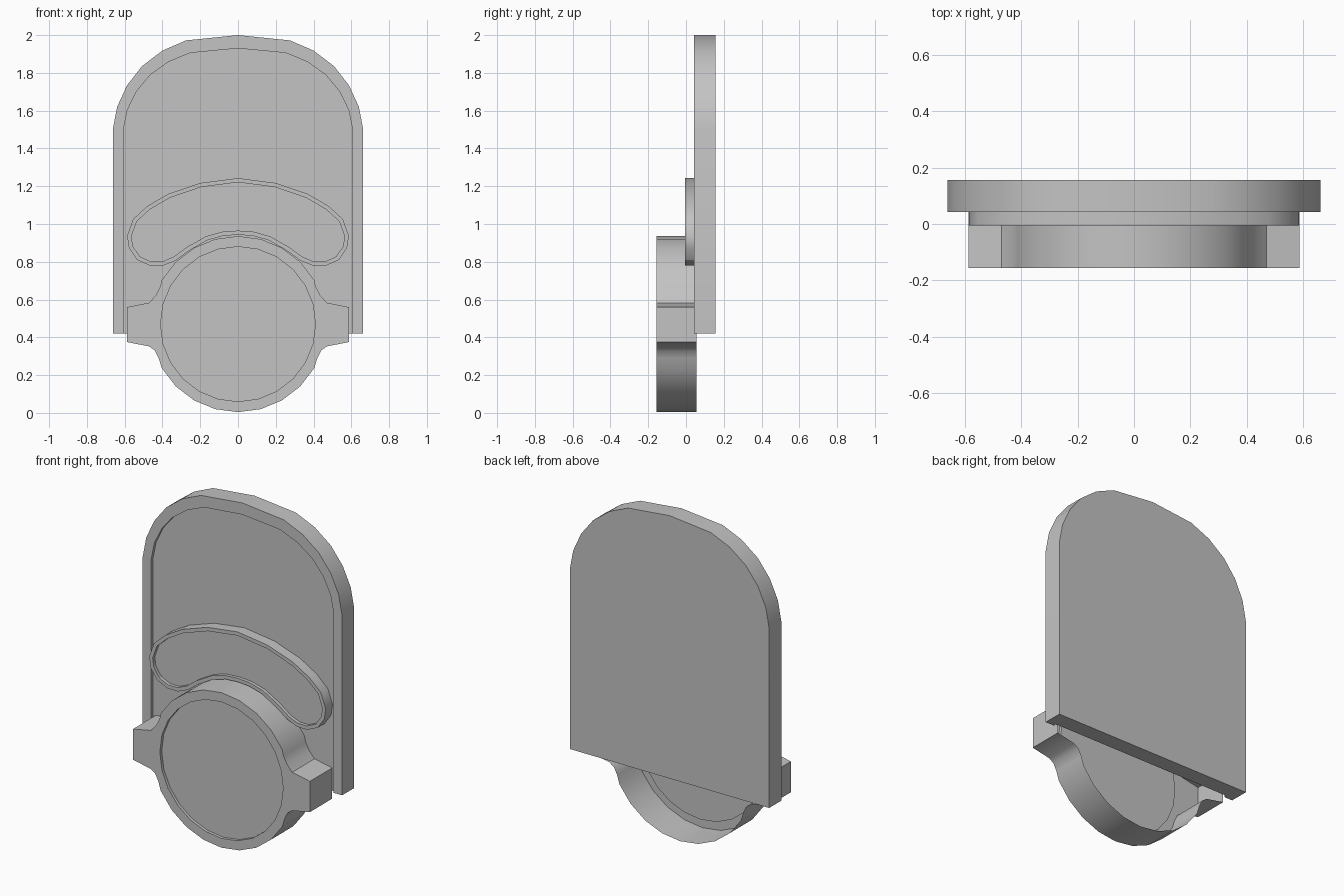
import bpy
import bmesh
from math import sin, cos, radians
from mathutils import Vector

cube = bpy.data.objects.get("Cube")
if cube:
    bpy.data.objects.remove(cube, do_unlink=True)

grey = bpy.data.materials.new("plain_grey")
grey.use_nodes = True
grey.diffuse_color = (0.55, 0.55, 0.55, 1)
grey.node_tree.nodes["Principled BSDF"].inputs["Base Color"].default_value = (0.55, 0.55, 0.55, 1)


def mirrored(half):
    """Close a right-hand half outline whose two end points lie on x = 0."""
    return half + [(-x, z) for x, z in half[-2:0:-1]]


def inset(loop, distance):
    """Move a counter-clockwise outline inwards by an even distance."""
    points = [Vector(p) for p in loop]
    result = []
    for i, p in enumerate(points):
        before = (p - points[i - 1]).normalized()
        after = (points[(i + 1) % len(points)] - p).normalized()
        n1, n2 = Vector((-before.y, before.x)), Vector((-after.y, after.x))
        result.append(tuple(p + (n1 + n2) * distance / (1 + n1.dot(n2))))
    return result


def add_row(bm, points, y):
    return [bm.verts.new((x, y, z)) for x, z in points]


def bridge(bm, a, b, closed=True):
    n = len(a)
    for i in range(n if closed else n - 1):
        j = (i + 1) % n
        bm.faces.new((a[i], a[j], b[j], b[i]))


def finish(bm, name):
    bmesh.ops.recalc_face_normals(bm, faces=bm.faces[:])
    mesh = bpy.data.meshes.new(name)
    bm.to_mesh(mesh)
    bm.free()
    mesh.materials.append(grey)
    obj = bpy.data.objects.new(name, mesh)
    bpy.context.collection.objects.link(obj)
    bpy.ops.object.select_all(action="DESELECT")
    obj.select_set(True)
    bpy.context.view_layer.objects.active = obj
    bpy.ops.object.shade_smooth_by_angle(angle=radians(30))


def recessed_shell(name, outline, inner, back, front, depth):
    """Open-backed shell: side wall, flat front rim and a sunken front panel."""
    bm = bmesh.new()
    rear = add_row(bm, outline, back)
    edge = add_row(bm, outline, front)
    lip = add_row(bm, inner, front)
    floor = add_row(bm, inner, front + depth)
    bridge(bm, rear, edge)
    bridge(bm, lip, floor)
    bm.faces.new(floor)
    rim = []
    for row in (edge, lip):
        rim += [bm.edges.get((row[i - 1], row[i])) for i in range(len(row))]
    bmesh.ops.triangle_fill(bm, use_beauty=True, edges=rim, normal=(0, -1, 0))
    finish(bm, name)


# Arched back plate with a raised rim that is open at the bottom
arch = [(0.663, 0.42), (0.663, 1.5), (0.64, 1.62), (0.587, 1.735), (0.508, 1.836),
        (0.4, 1.918), (0.275, 1.972), (0, 2.0)]
outer = arch + [(-x, z) for x, z in arch[-2::-1]]
inner = [(x * 0.915, z if z <= 1.5 else 1.5 + (z - 1.5) * 0.86) for x, z in outer]
bm = bmesh.new()
rows = [add_row(bm, pts, y) for pts, y in
        ((outer, 0.157), (outer, 0.042), (inner, 0.042), (inner, 0.06))]
for a, b in zip(rows, rows[1:]):
    bridge(bm, a, b, closed=False)
bm.faces.new(rows[0])
bm.faces.new(rows[3])
bm.faces.new([r[0] for r in rows] + [r[-1] for r in reversed(rows)])
finish(bm, "back_plate")

# Curved crescent panel above the dial
crescent = mirrored([
    (0, 0.943), (0.08, 0.937), (0.16, 0.915), (0.254, 0.862), (0.333, 0.805), (0.397, 0.779),
    (0.465, 0.779), (0.534, 0.81), (0.577, 0.873), (0.587, 0.937), (0.555, 1.026),
    (0.48, 1.095), (0.37, 1.159), (0.2, 1.217), (0, 1.243)])
recessed_shell("crescent_panel", crescent, inset(crescent, 0.022), 0.06, -0.005, 0.02)


# Round dial housing with a square lug on each side
def arc(radius, start, end):
    return [(radius * cos(radians(a)), 0.47 + radius * sin(radians(a)))
            for a in range(start, end + 1, 15)]


lug = [(0.42, 0.29), (0.44, 0.33), (0.47, 0.352), (0.588, 0.375),
       (0.588, 0.56), (0.47, 0.583), (0.434, 0.624), (0.412, 0.667)]
housing = mirrored(arc(0.466, -90, -30) + lug + arc(0.466, 30, 90))
recessed_shell("dial_housing", housing, arc(0.41, -90, 255), 0.055, -0.157, 0.018)
